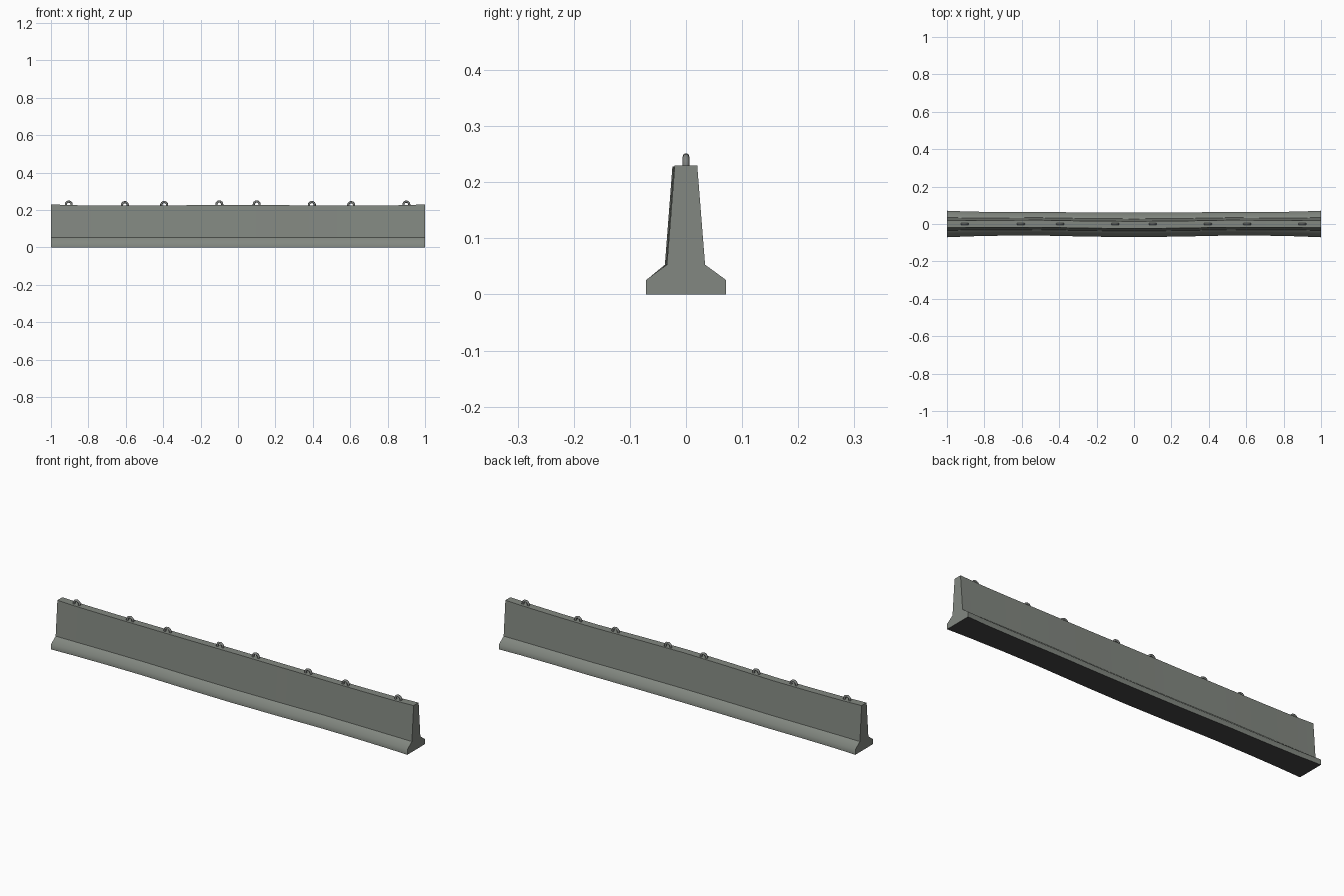
import bpy, bmesh, math

if "Cube" in bpy.data.objects:
    bpy.data.objects.remove(bpy.data.objects["Cube"])

def material(name, col):
    m = bpy.data.materials.new(name)
    m.diffuse_color = (*col, 1)
    m.use_nodes = True
    m.node_tree.nodes["Principled BSDF"].inputs["Base Color"].default_value = m.diffuse_color
    return m

concrete = material("grey concrete", (0.225, 0.245, 0.218))
underside = material("dark underside", (0.062, 0.062, 0.062))
steel = material("grey steel", (0.21, 0.22, 0.21))

# Stations along the wall: x, sideways shift, width scale, top height
half = [(0, -0.005, 0.92, 0.228), (0.25, -0.003, 0.905, 0.226), (0.5, 0.0015, 0.89, 0.2235),
        (0.7, 0.001, 0.89, 0.224), (0.88, 0.0, 0.93, 0.226), (1.0, 0.0, 1.0, 0.23)]
stations = [(-x, s, w, t) for x, s, w, t in reversed(half[1:])] + half

# Barrier wall: stepped profile lofted along x
def profile(shift, width, top):
    right = [(0.071, 0), (0.071, 0.026), (0.034, 0.053), (0.020, top)]
    pts = right + [(-y, z) for y, z in reversed(right)]
    return [(y * (width if z < 0.03 else (1 + width) / 2) + shift, z) for y, z in pts]

bm = bmesh.new()
rings = [[bm.verts.new((x, y, z)) for y, z in profile(s, w, t)] for x, s, w, t in stations]
for a, b in zip(rings, rings[1:]):
    n = len(a)
    for i in range(n):
        bm.faces.new((a[i], a[(i + 1) % n], b[(i + 1) % n], b[i]))
bm.faces.new(rings[0])
bm.faces.new(rings[-1])
bmesh.ops.recalc_face_normals(bm, faces=bm.faces)

# Dark underside; soft toe edge, all other profile edges crisp
for f in bm.faces:
    f.smooth = True
    f.material_index = 1 if f.normal.z < -0.9 else 0
for e in bm.edges:
    toe = all(0.02 < v.co.z < 0.03 for v in e.verts)
    e.smooth = toe or e.calc_face_angle(0) < math.radians(30)
me = bpy.data.meshes.new("barrier_wall")
bm.to_mesh(me)
bm.free()
me.materials.append(concrete)
me.materials.append(underside)
wall = bpy.data.objects.new("barrier_wall", me)
bpy.context.collection.objects.link(wall)

def top_at(x):
    x = abs(x)
    for a, b in zip(half, half[1:]):
        if x <= b[0]:
            k = (x - a[0]) / (b[0] - a[0])
            return a[3] + k * (b[3] - a[3])

# Lifting loops: rings half sunk in the top
for i, x in enumerate((-0.905, -0.605, -0.395, -0.1, 0.1, 0.395, 0.605, 0.9)):
    bpy.ops.mesh.primitive_torus_add(location=(x, 0, top_at(x) + 0.003), rotation=(math.pi / 2, 0, 0),
                                     major_radius=0.0155, minor_radius=0.006,
                                     major_segments=16, minor_segments=8)
    bpy.ops.object.shade_smooth_by_angle(angle=math.radians(50))
    loop = bpy.context.object
    loop.name = f"lifting_loop_{i + 1}"
    loop.data.materials.append(steel)
